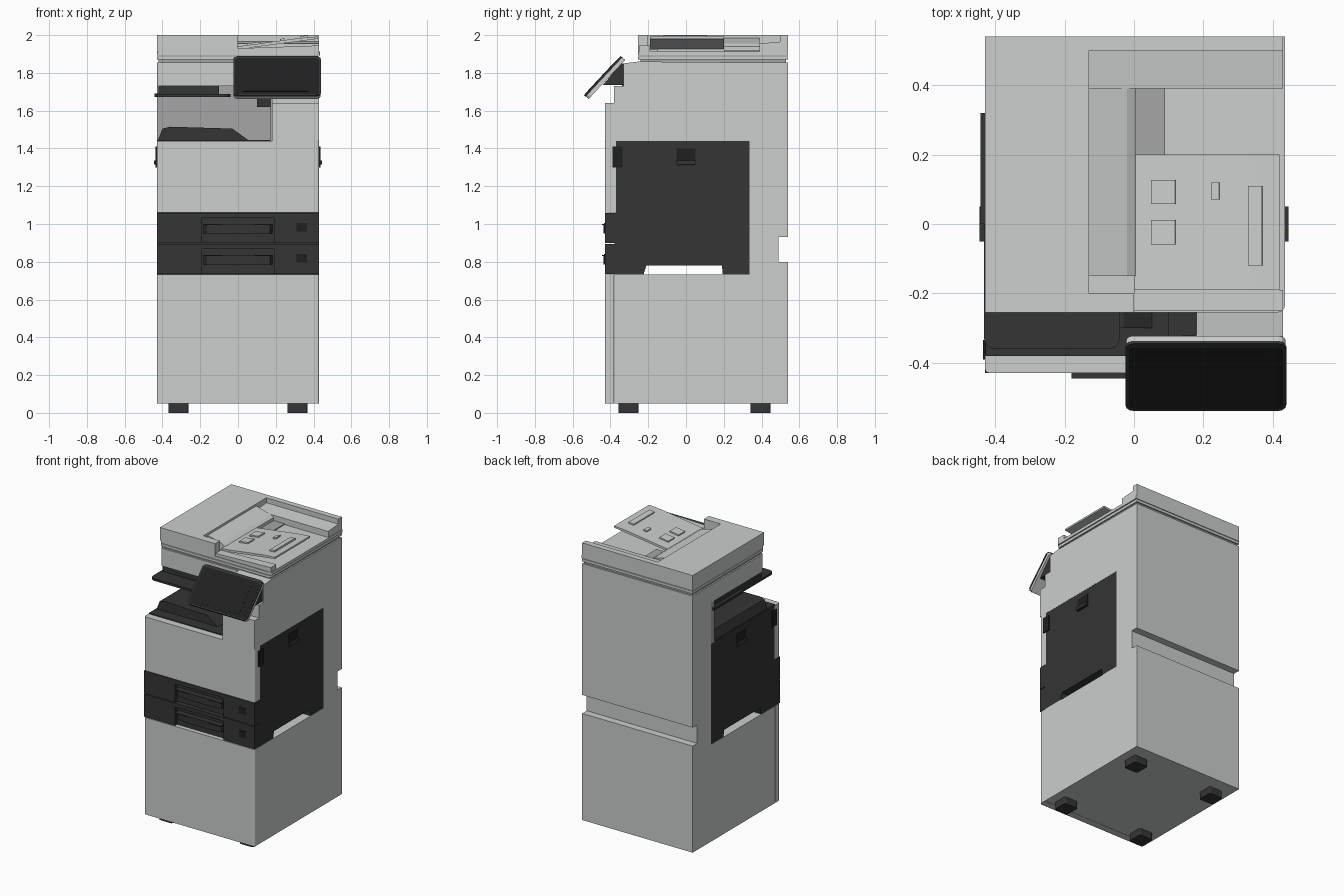
import bpy, bmesh, math
from mathutils import Matrix, Vector

if "Cube" in bpy.data.objects:
    bpy.data.objects.remove(bpy.data.objects["Cube"])


def material(name, rgb):
    m = bpy.data.materials.new(name)
    m.diffuse_color = (*rgb, 1)
    m.use_nodes = True
    m.node_tree.nodes["Principled BSDF"].inputs["Base Color"].default_value = m.diffuse_color
    return m


LIGHT = material("light_grey", (0.60, 0.62, 0.61))
GREY = material("mid_grey", (0.38, 0.38, 0.39))
DARK = material("charcoal", (0.035, 0.035, 0.036))
BLACK = material("screen_black", (0.014, 0.014, 0.015))
AX = {"x": 0, "y": 1, "z": 2}


def prism(name, pts, axis, a, b, mat, bevel=0, along=None, front=False, matrix=None):
    """Extrude a 2D profile along an axis; optionally round edges running along an axis."""
    def place(p, t):
        return {"x": (t, p[0], p[1]), "y": (p[0], t, p[1]), "z": (p[0], p[1], t)}[axis]
    bm = bmesh.new()
    va = [bm.verts.new(place(p, a)) for p in pts]
    vb = [bm.verts.new(place(p, b)) for p in pts]
    n = len(pts)
    bm.faces.new(va)
    bm.faces.new(vb)
    for i in range(n):
        j = (i + 1) % n
        bm.faces.new((va[i], va[j], vb[j], vb[i]))
    bmesh.ops.recalc_face_normals(bm, faces=bm.faces)
    if bevel:
        ymid = sum(v.co.y for v in bm.verts) / len(bm.verts)
        edges = []
        for e in bm.edges:
            d = (e.verts[1].co - e.verts[0].co).normalized()
            y = (e.verts[0].co.y + e.verts[1].co.y) / 2
            if (along is None or abs(d[AX[along]]) > 0.99) and (not front or y < ymid):
                edges.append(e)
        bmesh.ops.bevel(bm, geom=edges, offset=bevel, segments=3, profile=0.5, affect="EDGES")
    if matrix:
        bm.transform(matrix)
    me = bpy.data.meshes.new(name)
    bm.to_mesh(me)
    bm.free()
    me.materials.append(mat)
    ob = bpy.data.objects.new(name, me)
    bpy.context.collection.objects.link(ob)
    return ob


def box(name, x, y, z, mat, **kw):
    pts = [(x[0], y[0]), (x[1], y[0]), (x[1], y[1]), (x[0], y[1])]
    return prism(name, pts, "z", z[0], z[1], mat, **kw)


W = (-0.43, 0.43)

# feet and lower cabinet
for sx in (-0.315, 0.315):
    for y in (-0.305, 0.395):
        box("foot", (sx - 0.053, sx + 0.053), (y - 0.053, y + 0.053), (0, 0.055), DARK,
            bevel=0.012, along="z")
box("cabinet", W, (-0.378, 0.54), (0.05, 0.732), LIGHT)
box("cabinet_door", W, (-0.43, -0.38), (0.05, 0.732), LIGHT, bevel=0.015, along="z", front=True)

# rear body with a full-width grip groove
prism("rear_body", [(0.335, 0.732), (0.54, 0.732), (0.54, 0.80), (0.49, 0.80), (0.49, 0.93),
                    (0.54, 0.93), (0.54, 1.73), (0.335, 1.73)], "x", *W, LIGHT)

# dark middle core, open under its sides
prism("side_panels", [(-0.38, 0.732), (-0.225, 0.732), (-0.21, 0.78), (0.19, 0.78), (0.195, 0.732),
                      (0.335, 0.732), (0.335, 1.44), (-0.375, 1.44)], "x", -0.429, 0.429, DARK)
for s in (-1, 1):
    x = sorted((s * 0.425, s * 0.432))
    box("side_latch_plate", x, (-0.05, 0.05), (1.31, 1.40), BLACK)
    box("side_latch_lip", sorted((s * 0.43, s * 0.445)), (-0.05, 0.05), (1.315, 1.335), DARK)
    box("side_grip", sorted((s * 0.425, s * 0.436)), (-0.39, -0.335), (1.30, 1.41), BLACK)

# front cover above the drawers
box("front_cover", W, (-0.43, -0.37), (1.062, 1.44), LIGHT, bevel=0.015, along="z", front=True)

# two paper drawers with bowed handles
for i in range(2):
    z = 0.735 + 0.164 * i
    top = z + 0.16
    for name, x in (("drawer_left", (-0.43, -0.19)), ("drawer_right", (0.19, 0.43))):
        box(name, x, (-0.43, -0.375), (z, top), DARK)
    box("drawer_recess", (-0.19, 0.19), (-0.405, -0.375), (z, top), DARK)
    box("drawer_upper_band", (-0.19, 0.19), (-0.43, -0.375), (top - 0.028, top), DARK)
    prism("drawer_handle", [(-0.185, -0.40), (-0.17, -0.427), (-0.08, -0.438), (0.08, -0.438),
                            (0.17, -0.427), (0.185, -0.40)], "z", z + 0.05, z + 0.10, DARK)
    box("drawer_handle_lip", (-0.18, 0.18), (-0.445, -0.40), (z + 0.095, z + 0.102), DARK)
    box("drawer_label", (0.31, 0.365), (-0.434, -0.43), (z + 0.06, z + 0.105), BLACK)

# output bay: right column, back wall, lining and trays
prism("right_column", [(-0.43, 1.44), (0.335, 1.44), (0.335, 1.855), (-0.25, 1.86), (-0.33, 1.85),
                       (-0.33, 1.73), (-0.38, 1.73), (-0.38, 1.64), (-0.43, 1.64)],
      "x", 0.18, 0.43, LIGHT)
box("bay_back_wall", (-0.43, 0.18), (0.30, 0.335), (1.44, 1.73), GREY)
box("bay_side_lining", (0.172, 0.18), (-0.37, 0.30), (1.44, 1.73), GREY)
box("bay_floor", (-0.428, 0.172), (-0.38, 0.30), (1.43, 1.446), DARK)
prism("output_tray", [(-0.425, 1.44), (-0.40, 1.505), (-0.36, 1.515), (-0.03, 1.505), (0.06, 1.44)],
      "y", -0.30, 0.30, DARK)
box("upper_tray", (-0.432, -0.04), (-0.36, 0.30), (1.672, 1.688), DARK, bevel=0.03, along="z", front=True)
box("upper_tray_edge", (-0.443, -0.40), (0.0, 0.32), (1.672, 1.69), DARK)
box("upper_tray_body", (-0.42, -0.10), (-0.24, 0.30), (1.688, 1.73), DARK)

# scanner base and lid
box("scanner_base", W, (-0.25, 0.54), (1.73, 1.855), LIGHT, bevel=0.02, along="z", front=True)
box("scanner_gap", (-0.42, 0.42), (-0.24, 0.53), (1.855, 1.872), GREY)
box("scanner_lid", W, (-0.255, 0.54), (1.87, 1.888), LIGHT, bevel=0.02, along="z", front=True)

# document feeder: tall left block, rails, floor and roller cover
box("feeder_floor", (-0.43, 0.435), (-0.255, 0.54), (1.892, 1.912), LIGHT, bevel=0.02, along="z", front=True)
box("feeder_left", (-0.43, -0.13), (-0.255, 0.54), (1.91, 2.0), LIGHT)
box("feeder_front_block", (-0.13, 0.0), (-0.255, -0.20), (1.91, 2.0), LIGHT)
prism("feeder_rear_rail", [(0.39, 1.91), (0.39, 1.955), (0.50, 1.965), (0.50, 2.0), (0.54, 2.0),
                           (0.54, 1.91)], "x", -0.13, 0.43, LIGHT)
prism("feeder_roller_cover", [(-0.13, 1.91), (-0.13, 1.985), (-0.02, 1.955), (0.005, 1.94), (0.005, 1.91)],
      "y", -0.15, 0.39, LIGHT)
box("feeder_step", (0.0, 0.09), (0.2, 0.39), (1.91, 1.918), GREY)

# sloped document tray, with side guides and stopper
prism("document_tray", [(0.0, 1.925), (0.42, 1.98), (0.42, 1.992), (0.33, 1.985), (0.0, 1.94)],
      "y", -0.19, 0.20, LIGHT)
prism("document_tray_front_lip", [(0.0, 1.91), (0.43, 1.91), (0.43, 1.945), (0.0, 1.93)],
      "y", -0.25, -0.19, LIGHT)
tilt = math.atan2(0.045, 0.33)
for name, x, y, sx, sy in (("paper_guide", 0.085, 0.092, 0.035, 0.035),
                           ("paper_guide", 0.085, -0.024, 0.035, 0.035),
                           ("paper_sensor", 0.235, 0.095, 0.012, 0.025),
                           ("paper_stopper", 0.35, -0.005, 0.02, 0.115)):
    m = Matrix.Translation((x, y, 1.94 + x * 0.136)) @ Matrix.Rotation(-tilt, 4, "Y")
    box(name, (-sx, sx), (-sy, sy), (-0.004, 0.009), LIGHT, matrix=m)

# tilted control panel with its bracket
m = Matrix.Translation((0.207, -0.434, 1.778)) @ Matrix.Rotation(math.radians(47), 4, "X")
box("panel_back_shell", (-0.23, 0.23), (-0.14, 0.142), (-0.02, 0), LIGHT, bevel=0.02, along="z", matrix=m)
box("panel_bezel", (-0.232, 0.232), (-0.1425, 0.1425), (0, 0.011), DARK, bevel=0.025, along="z", matrix=m)
box("panel_glass", (-0.222, 0.222), (-0.133, 0.125), (0.008, 0.0125), BLACK, bevel=0.02, along="z", matrix=m)
box("panel_screen", (-0.18, 0.165), (-0.115, 0.10), (0.012, 0.0135), BLACK, matrix=m)
prism("panel_bracket", [(-0.44, 1.735), (-0.32, 1.735), (-0.32, 1.85), (-0.345, 1.85)],
      "x", 0.14, 0.42, DARK)
box("panel_hinge_block", (0.10, 0.18), (-0.34, -0.22), (1.62, 1.74), DARK)
